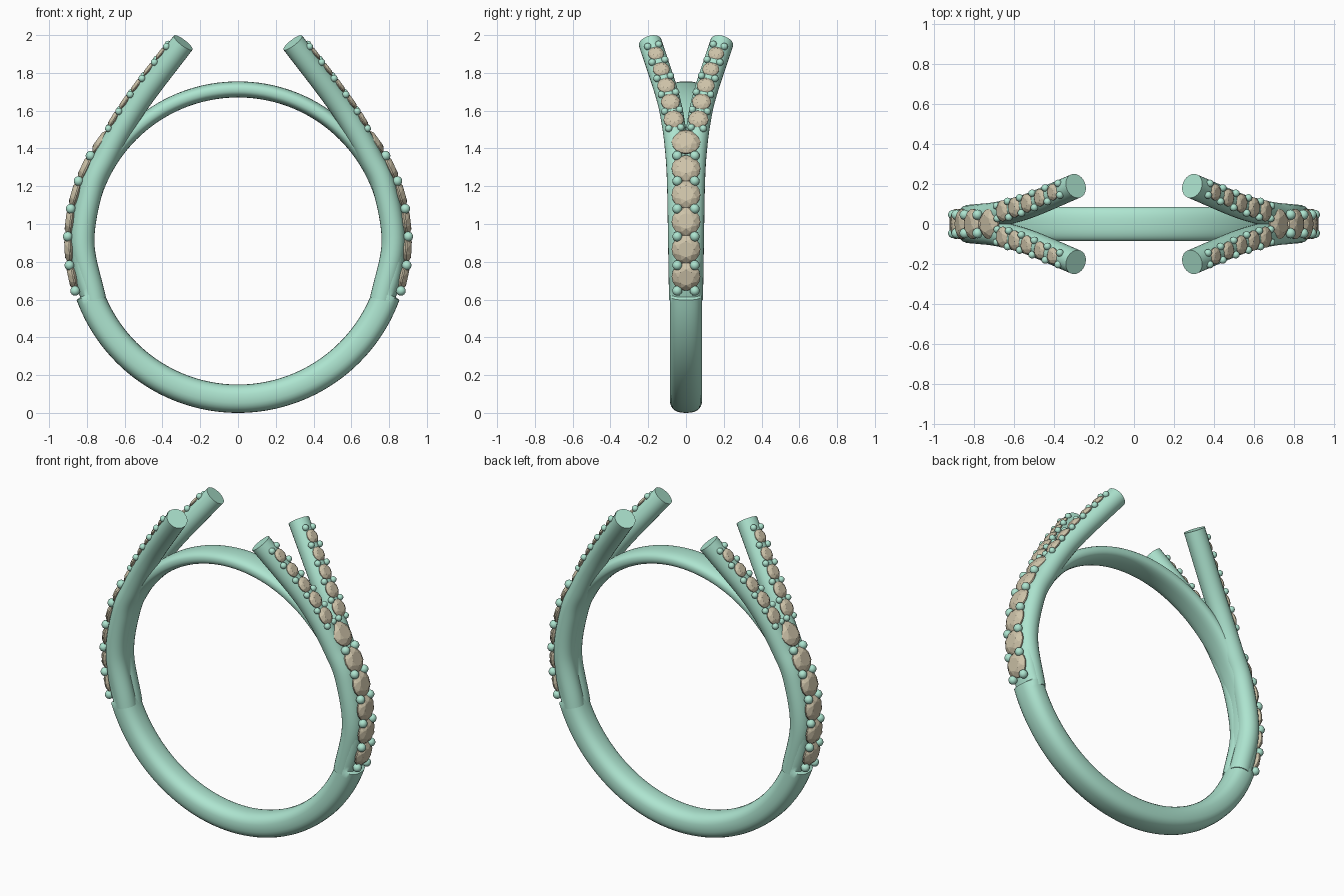
import bpy, bmesh, math
from mathutils import Vector, Matrix

if "Cube" in bpy.data.objects:
    bpy.data.objects.remove(bpy.data.objects["Cube"])

CZ, INNER = 0.91, 0.76          # ring centre height, finger radius


def material(name, rgb):
    m = bpy.data.materials.new(name)
    m.diffuse_color = (*rgb, 1)
    m.use_nodes = True
    m.node_tree.nodes["Principled BSDF"].inputs["Base Color"].default_value = m.diffuse_color
    return m


METAL = material("green_metal", (0.42, 0.78, 0.63))
STONE = material("tan_stone", (0.62, 0.55, 0.40))


def finish(name, bm, mat, smooth=True, mirror=None):
    bmesh.ops.recalc_face_normals(bm, faces=bm.faces)
    me = bpy.data.meshes.new(name)
    for f in bm.faces:
        f.smooth = smooth
    bm.to_mesh(me)
    bm.free()
    if smooth:
        me.set_sharp_from_angle(angle=math.radians(40))
    me.materials.append(mat)
    ob = bpy.data.objects.new(name, me)
    bpy.context.collection.objects.link(ob)
    if mirror:
        mod = ob.modifiers.new("Mirror", "MIRROR")
        mod.use_axis = mirror
        mod.use_mirror_merge = False
    return ob


def loft(bm, rings, closed):
    vs = [[bm.verts.new(p) for p in r] for r in rings]
    n = len(vs[0])
    for i in range(len(vs) if closed else len(vs) - 1):
        a, b = vs[i], vs[(i + 1) % len(vs)]
        for j in range(n):
            k = (j + 1) % n
            bm.faces.new((a[j], a[k], b[k], b[j]))
    if not closed:
        bm.faces.new(vs[0])
        bm.faces.new(vs[-1])


def ease(x):
    x = min(max(x, 0), 1)
    return x * x * (3 - 2 * x)


def spow(v, e):
    return math.copysign(abs(v) ** e, v)


# Band: thick below, stepped down under the stones, thin across the top
def outer_radius(a):             # a = degrees above horizontal
    if a < -20:
        return 0.91
    return 0.887 - 0.042 * ease((a - 15) / 33)


half = [-90 + 2.5 * i for i in range(29)] + [-20.1, -19.6] + [-17.5 + 2.5 * i for i in range(44)]
half = sorted(set(half) - {-20.0})
angles = half + [180 - a for a in reversed(half[1:-1])]
rings = []
for deg in angles:
    t = math.radians(deg)
    elev = deg if deg <= 90 else 180 - deg
    ro = outer_radius(elev)
    mid, h = (ro + INNER) / 2, (ro - INNER) / 2
    ring = []
    for j in range(28):
        u = math.tau * j / 28
        r = mid + h * spow(math.cos(u), 0.8)
        ring.append((r * math.cos(t), 0.086 * spow(math.sin(u), 0.8), CZ + r * math.sin(t)))
    rings.append(ring)
bm = bmesh.new()
loft(bm, rings, True)
finish("ring_band", bm, METAL)

# Arm centre line, sampled as a smooth spline
KEYS = [Vector(p) for p in ((0.76, 0.028, 0.60), (0.822, 0.033, 0.90), (0.775, 0.038, 1.19),
                            (0.70, 0.046, 1.355), (0.61, 0.065, 1.52), (0.50, 0.10, 1.685),
                            (0.29, 0.19, 1.96))]
ext = [2 * KEYS[0] - KEYS[1]] + KEYS + [2 * KEYS[-1] - KEYS[-2]]
path = []
for i in range(1, len(ext) - 2):
    p0, p1, p2, p3 = ext[i - 1:i + 3]
    for s in range(10):
        t = s / 10
        path.append(0.5 * (2 * p1 + (p2 - p0) * t + (2 * p0 - 5 * p1 + 4 * p2 - p3) * t * t
                           + (3 * p1 - p0 - 3 * p2 + p3) * t ** 3))
path.append(KEYS[-1])


def frame(i):
    t = (path[min(i + 1, len(path) - 1)] - path[max(i - 1, 0)]).normalized()
    side = Vector((0, 1, 0))
    side = (side - t * side.dot(t)).normalized()
    n = side.cross(t).normalized()
    if n.x < 0:
        n = -n
    return t, side, n


def arm_at(z):                   # point and frame where the centre line reaches height z
    i = min(range(len(path) - 1), key=lambda k: 0 if path[k].z <= z <= path[k + 1].z else 1)
    f = (z - path[i].z) / (path[i + 1].z - path[i].z)
    return (path[i].lerp(path[i + 1], f), *frame(i))


ARM_R = 0.062
bm = bmesh.new()
rings = []
for i, p in enumerate(path):
    t, side, n = frame(i)
    rings.append([p + ARM_R * (math.cos(math.tau * j / 24) * n + math.sin(math.tau * j / 24) * side)
                  for j in range(24)])
loft(bm, rings, False)
finish("split_arms", bm, METAL, mirror=(True, True, False))


# Faceted stone: table, crown, girdle and pavilion
def gem(bm, centre, t, side, n, r):
    def ring(k, rad, h, off=0.0):
        return [bm.verts.new(centre + r * (rad * (math.cos(math.tau * (j + off) / k) * t
                + math.sin(math.tau * (j + off) / k) * side) + h * n)) for j in range(k)]
    table, star = ring(8, 0.55, 0.32), ring(8, 0.8, 0.22, 0.5)
    top, low = ring(16, 1, 0), ring(16, 1, -0.1)
    tip = bm.verts.new(centre - 0.7 * r * n)
    bm.faces.new(table)
    for j in range(8):
        k = (j + 1) % 8
        a, b, c = top[2 * j], top[2 * j + 1], top[2 * k]
        bm.faces.new((table[j], star[j], table[k]))
        bm.faces.new((table[j], star[j - 1], a, star[j]))
        bm.faces.new((star[j], a, b))
        bm.faces.new((star[j], b, c))
    for j in range(16):
        k = (j + 1) % 16
        bm.faces.new((top[j], top[k], low[k], low[j]))
        bm.faces.new((low[j], low[k], tip))


def bead(bm, p, r):
    bmesh.ops.create_uvsphere(bm, u_segments=14, v_segments=9, radius=r,
                              matrix=Matrix.Translation(p))


def radial(deg):
    a = math.radians(deg)
    return Vector((math.cos(a), 0, math.sin(a))), Vector((-math.sin(a), 0, math.cos(a)))


# Large stones and their beads on the shoulders
Y = Vector((0, 1, 0))
O = Vector((0, 0, CZ))
stones, beads = bmesh.new(), bmesh.new()
for d in (-12.2, -2.8, 6.6, 16, 25.5, 36):
    n, t = radial(d)
    gem(stones, O + n * 0.895, t, Y, n, 0.076)
for d in (-17, -8.2, 1.5, 10.9, 20.6, 30):
    n, t = radial(d)
    bead(beads, O + n * 0.902 + Y * 0.046, 0.026)
finish("shoulder_stones", stones, STONE, False, (True, False, False))
finish("shoulder_beads", beads, METAL, True, (True, True, False))

# Small stones and paired beads up each arm
stones, beads = bmesh.new(), bmesh.new()
for z, r in ((1.525, 0.053), (1.615, 0.05), (1.70, 0.047), (1.785, 0.044), (1.868, 0.042)):
    p, t, side, n = arm_at(z)
    gem(stones, p + n * 0.059, t, side, n, r)
for z, w in ((1.48, 0.032), (1.57, 0.04), (1.658, 0.039), (1.743, 0.037), (1.828, 0.035), (1.91, 0.03)):
    p, t, side, n = arm_at(z)
    for s in (-1, 1):
        bead(beads, p + n * 0.058 + side * w * s, 0.019)
finish("arm_stones", stones, STONE, False, (True, True, False))
finish("arm_beads", beads, METAL, True, (True, True, False))
